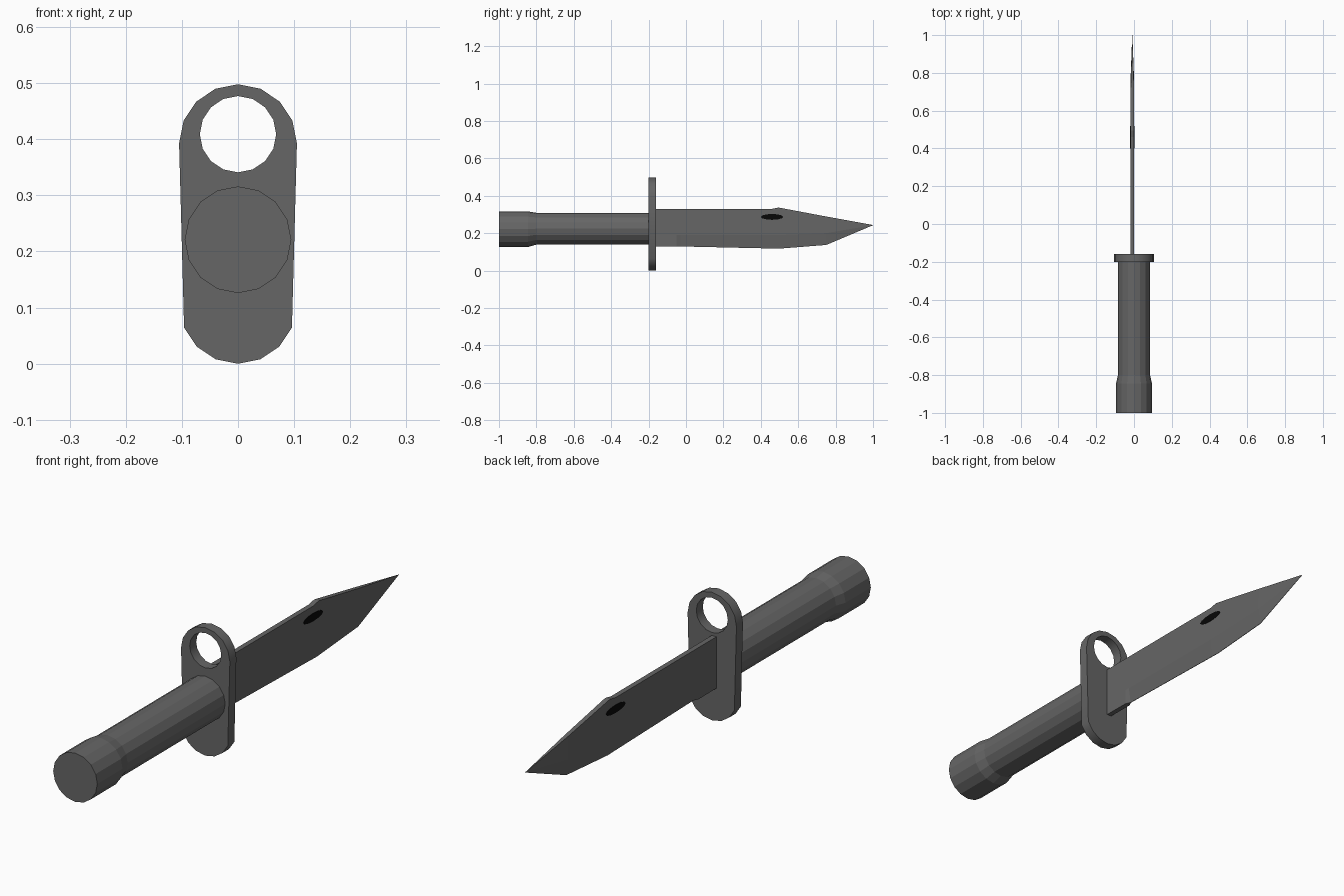
import bpy, bmesh, math

if "Cube" in bpy.data.objects:
    bpy.data.objects.remove(bpy.data.objects["Cube"])


def material(name, v):
    m = bpy.data.materials.new(name)
    m.diffuse_color = (v, v, v, 1)
    m.use_nodes = True
    m.node_tree.nodes["Principled BSDF"].inputs["Base Color"].default_value = m.diffuse_color
    return m


STEEL = material("dark grey steel", 0.133)
BLACK = material("black", 0.002)


def loft(name, rings, mat):
    """Skin a list of equal-length closed rings and cap both ends."""
    bm = bmesh.new()
    rows = [[bm.verts.new(p) for p in r] for r in rings]
    n = len(rows[0])
    for a, b in zip(rows, rows[1:]):
        for i in range(n):
            j = (i + 1) % n
            bm.faces.new((a[i], a[j], b[j], b[i]))
    bm.faces.new(rows[0])
    bm.faces.new(rows[-1])
    bmesh.ops.recalc_face_normals(bm, faces=bm.faces)
    me = bpy.data.meshes.new(name)
    bm.to_mesh(me)
    bm.free()
    me.materials.append(mat)
    ob = bpy.data.objects.new(name, me)
    bpy.context.collection.objects.link(ob)
    return ob


def arc(cz, r, start, end, n):
    """Points (x, z) on an arc centred on x = 0, angles in degrees."""
    return [(r * math.cos(math.radians(start + (end - start) * i / n)),
             cz + r * math.sin(math.radians(start + (end - start) * i / n)))
            for i in range(n + 1)]


# handle: 16-sided grip flaring into the pommel
handle = [(-1.0, 0.221, 0.095), (-0.845, 0.221, 0.095),
          (-0.80, 0.224, 0.085), (-0.19, 0.224, 0.085)]
loft("handle", [[(x, y, z) for x, z in arc(cz, r, 0, 360, 16)[:-1]]
                for y, cz, r in handle], STEEL)

# guard: rounded plate with the muzzle ring hole
cu = bpy.data.curves.new("guard", 'CURVE')
cu.dimensions = '2D'
cu.fill_mode = 'BOTH'
cu.extrude = 0.02
outer = arc(0.393, 0.105, 0, 180, 8) + arc(0.104, 0.104, 202.5, 337.5, 6)
hole = arc(0.409, 0.068, 0, 360, 16)[:-1]
for pts in (outer, hole):
    s = cu.splines.new('POLY')
    s.points.add(len(pts) - 1)
    for p, (x, z) in zip(s.points, pts):
        p.co = (x, z, 0, 1)
    s.use_cyclic_u = True
cu.materials.append(STEEL)
guard = bpy.data.objects.new("guard", cu)
guard.location.y = -0.18
guard.rotation_euler.x = math.pi / 2
bpy.context.collection.objects.link(guard)
bpy.context.view_layer.objects.active = guard
guard.select_set(True)
bpy.ops.object.convert(target='MESH')

# blade: stations of y, spine z, bevel z, edge z, half widths of spine/bevel/edge
BX = -0.009
stations = [
    (-0.17, 0.330, 0.19, 0.130, 0.010, 0.010, 0.010),
    (-0.05, 0.330, 0.19, 0.129, 0.010, 0.010, 0.010),
    (-0.03, 0.330, 0.19, 0.129, 0.010, 0.010, 0.001),
    (0.46, 0.330, 0.19, 0.118, 0.010, 0.010, 0.001),
    (0.495, 0.337, 0.19, 0.117, 0.010, 0.010, 0.001),
    (0.75, 0.289, 0.20, 0.137, 0.008, 0.010, 0.001),
    (1.0, 0.2435, 0.243, 0.2425, 0.0005, 0.0005, 0.0005),
]
loft("blade", [[(BX - a, y, s), (BX - b, y, m), (BX - c, y, e),
                (BX + c, y, e), (BX + b, y, m), (BX + a, y, s)]
               for y, s, m, e, a, b, c in stations], STEEL)

# slot: black oval plates on both sides of the blade
for side, sx in (("left", -1), ("right", 1)):
    loft("slot_" + side, [[(BX + sx * d, 0.46 + u * 1.0, 0.287 + (v * 0.26))
                           for u, v in arc(0, 0.06, 0, 360, 12)[:-1]]
                          for d in (0.008, 0.0115)], BLACK)
